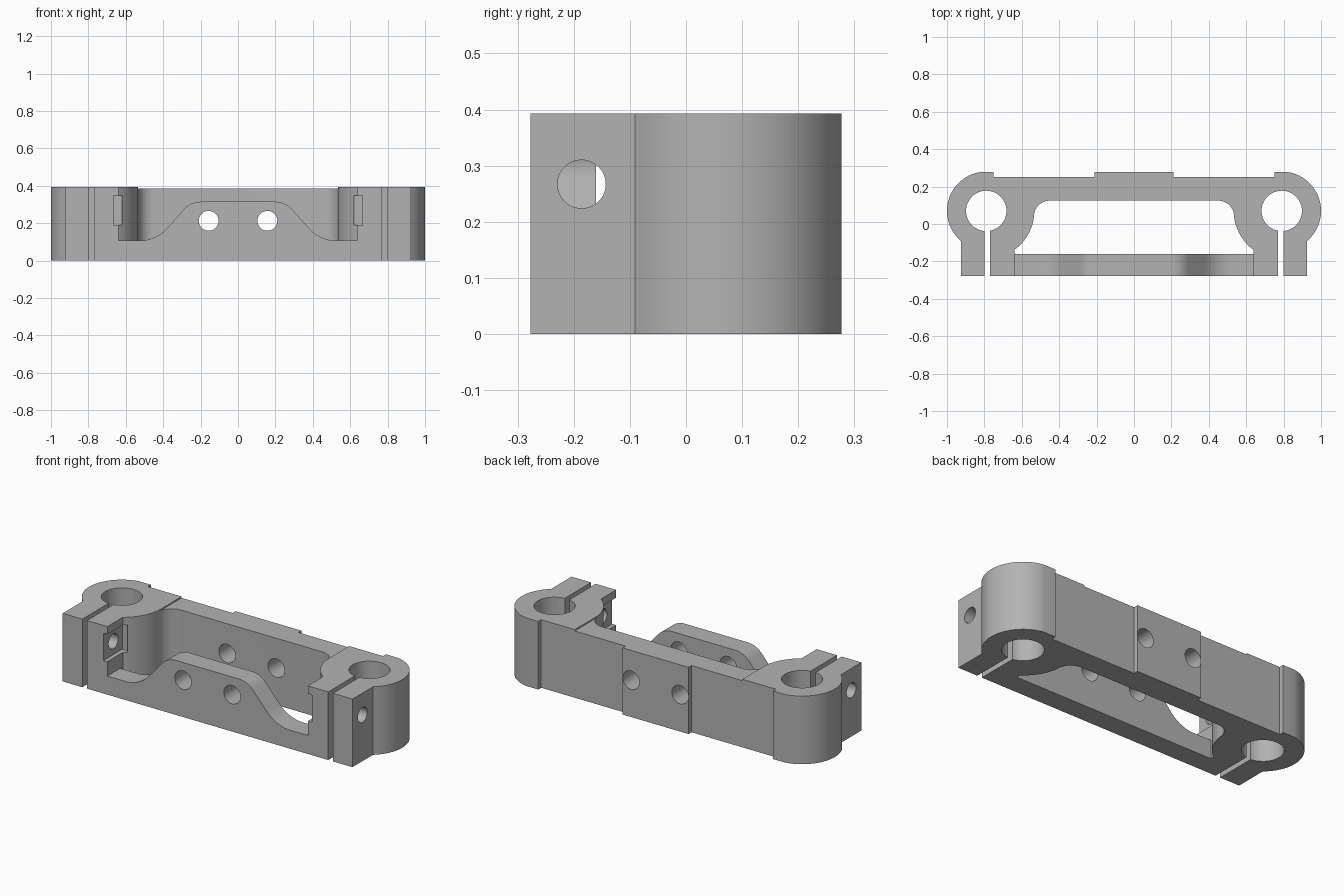
import bpy, bmesh, math
from mathutils import Matrix

old = bpy.data.objects.get("Cube")
if old:
    bpy.data.objects.remove(old, do_unlink=True)

HEIGHT = 0.393
BORE_X, BORE_Y = 0.79, 0.07

grey = bpy.data.materials.new("plain grey")
grey.use_nodes = True
colour = (0.45, 0.45, 0.45, 1)
grey.diffuse_color = colour
grey.node_tree.nodes["Principled BSDF"].inputs["Base Color"].default_value = colour


def arc(cx, cy, r, start, end, steps=16):
    """Points along an arc, angles in degrees."""
    angles = [math.radians(start + (end - start) * i / steps) for i in range(steps + 1)]
    return [(cx + r * math.cos(a), cy + r * math.sin(a)) for a in angles]


def mirrored(half):
    """Close a half outline by reflecting it in x = 0."""
    return half + [(-x, y) for x, y in reversed(half)]


def add_object(name, bm):
    bmesh.ops.recalc_face_normals(bm, faces=bm.faces)
    mesh = bpy.data.meshes.new(name)
    bm.to_mesh(mesh)
    bm.free()
    mesh.materials.append(grey)
    obj = bpy.data.objects.new(name, mesh)
    bpy.context.collection.objects.link(obj)
    return obj


def prism(name, outline, low, high, upright=False):
    """Extrude an outline along z, or along y when upright."""
    bm = bmesh.new()
    place = (lambda a, b: (a, low, b)) if upright else (lambda a, b: (a, b, low))
    face = bm.faces.new([bm.verts.new(place(a, b)) for a, b in outline])
    moved = bmesh.ops.extrude_face_region(bm, geom=[face])["geom"]
    shift = (0, high - low, 0) if upright else (0, 0, high - low)
    bmesh.ops.translate(bm, vec=shift, verts=[v for v in moved if isinstance(v, bmesh.types.BMVert)])
    return add_object(name, bm)


def box(name, x0, x1, y0, y1, z0, z1):
    return prism(name, [(x0, y0), (x1, y0), (x1, y1), (x0, y1)], z0, z1)


def drill(name, centre, r, length, axis):
    bm = bmesh.new()
    turn = {"X": Matrix.Rotation(math.pi / 2, 4, "Y"),
            "Y": Matrix.Rotation(math.pi / 2, 4, "X"),
            "Z": Matrix.Identity(4)}[axis]
    bmesh.ops.create_cone(bm, cap_ends=True, segments=48, radius1=r, radius2=r,
                          depth=length, matrix=Matrix.Translation(centre) @ turn)
    return add_object(name, bm)


# Bracket body: raised pad, back bar, round ends and clamp jaws
outer = [(0.21, 0.277), (0.21, 0.25), (0.75, 0.25), (0.75, 0.277)]
outer += arc(BORE_X, BORE_Y, 0.21, 80, -50, 32) + [(0.925, -0.277)]
body = prism("clamp_bracket", mirrored(outer), 0, HEIGHT)

# Central opening with rounded back corners and curved end walls
opening = arc(0.45, 0.04, 0.085, 90, 0) + arc(BORE_X, BORE_Y, 0.257, 188, 234)
opening += [(0.64, -0.16)]
cutters = [prism("opening_cutter", mirrored(opening), -0.1, 0.5)]

# Front wall hump
hump = arc(0.2, 0.195, 0.12, 90, 42) + arc(0.528, 0.307, 0.2, 222, 270)
hump += [(0.64, 0.107), (0.64, 0.5)]
cutters.append(prism("hump_cutter", mirrored(hump), -0.35, -0.15, upright=True))

# Slightly lowered back bar
cutters.append(box("bar_top_cutter", -0.535, 0.535, -0.1, 0.4, 0.385, 0.5))

# Bores, slits, nut pockets, clamp screw holes and mounting holes
for side in (-1, 1):
    cutters += [
        drill("bore_cutter", (side * BORE_X, BORE_Y, 0.2), 0.108, 1, "Z"),
        box("slit_cutter", side * 0.785 - 0.015, side * 0.785 + 0.015, -0.4, BORE_Y, -0.1, 0.5),
        box("nut_pocket_cutter", side * 0.6425 - 0.0225, side * 0.6425 + 0.0225, -0.4, -0.105, 0.19, 0.348),
        drill("screw_hole_cutter", (side * 0.8, -0.186, 0.267), 0.043, 0.4, "X"),
        drill("mounting_hole_cutter", (side * 0.157, 0, 0.213), 0.053, 1, "Y"),
    ]

for cutter in cutters:
    cutter.hide_render = True
    mod = body.modifiers.new(cutter.name, "BOOLEAN")
    mod.operation = "DIFFERENCE"
    mod.solver = "EXACT"
    mod.object = cutter

# Bake the cuts and remove the helpers
bpy.context.view_layer.update()
result = bpy.data.meshes.new_from_object(body.evaluated_get(bpy.context.evaluated_depsgraph_get()))
body.modifiers.clear()
body.data = result
for cutter in cutters:
    bpy.data.objects.remove(cutter, do_unlink=True)

bpy.ops.object.select_all(action="DESELECT")
body.select_set(True)
bpy.context.view_layer.objects.active = body
bpy.ops.object.shade_smooth_by_angle(angle=math.radians(30))
